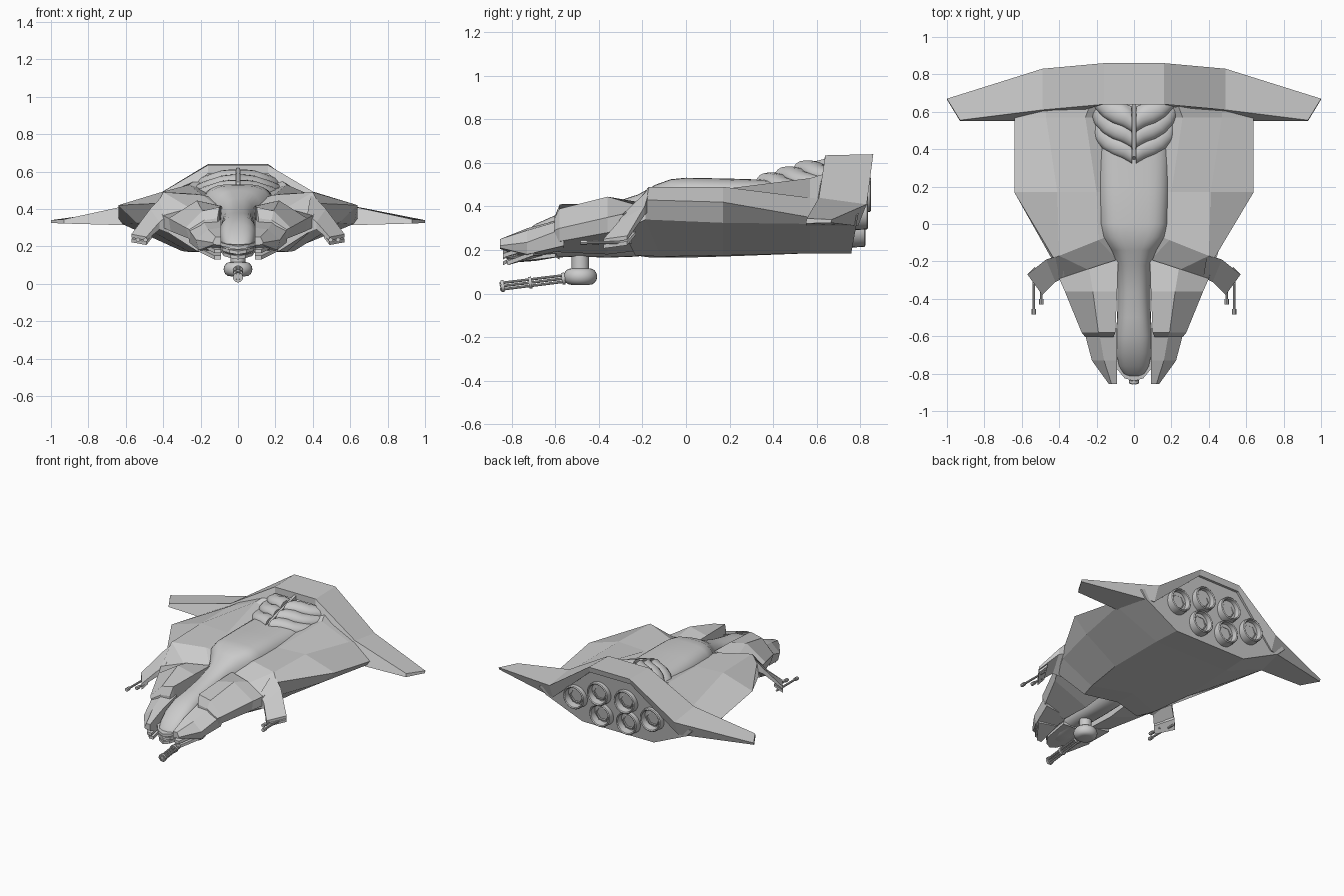
import bpy, bmesh, math
from mathutils import Vector

if "Cube" in bpy.data.objects:
    bpy.data.objects.remove(bpy.data.objects["Cube"])


def finish(name, bm, mirror=False, smooth=False):
    bmesh.ops.recalc_face_normals(bm, faces=bm.faces[:])
    me = bpy.data.meshes.new(name)
    bm.to_mesh(me)
    bm.free()
    ob = bpy.data.objects.new(name, me)
    bpy.context.collection.objects.link(ob)
    if mirror:
        ob.modifiers.new("mirror", 'MIRROR')
    if smooth:
        bpy.ops.object.select_all(action='DESELECT')
        bpy.context.view_layer.objects.active = ob
        ob.select_set(True)
        bpy.ops.object.shade_smooth_by_angle(angle=math.radians(40))
    return ob


def loft(name, rings, cap=True, **kw):
    """Skin a row of closed rings of 3D points."""
    bm = bmesh.new()
    vs = [[bm.verts.new(p) for p in r] for r in rings]
    n = len(vs[0])
    for a, b in zip(vs, vs[1:]):
        for i in range(n):
            j = (i + 1) % n
            bm.faces.new((a[i], a[j], b[j], b[i]))
    if cap:
        bm.faces.new(vs[0])
        bm.faces.new(vs[-1])
    return finish(name, bm, **kw)


def whole(half):
    """Complete a half ring whose first and last points are on x = 0."""
    return half + [(-x, y, z) for x, y, z in half[-2:0:-1]]


def lathe(name, prof, start, direction, segs=20, closed=False, **kw):
    """Turn (distance, radius) points around an axis."""
    rot = Vector((0, 0, 1)).rotation_difference(Vector(direction)).to_matrix()
    rings = []
    for d, r in prof:
        rings.append([Vector(start) + rot @ Vector((r * math.cos(t), r * math.sin(t), d))
                      for t in (2 * math.pi * i / segs for i in range(segs))])
    return loft(name, rings, cap=not closed, **kw)


def rod(name, a, b, r, segs=10, **kw):
    d = Vector(b) - Vector(a)
    return lathe(name, [(0, r), (d.length, r)], a, d, segs, smooth=True, **kw)


# main hull: y, shear along x, shear along z, half section
hull = [
    (-.16, -.33, 0, [(0, .36), (.09, .40), (.25, .40), (.40, .36), (.40, .29), (.22, .175), (0, .165)]),
    (-.01, -.40, 0, [(0, .42), (.19, .475), (.40, .49), (.43, .43), (.44, .34), (.26, .17), (0, .165)]),
    (.17, 0, 0, [(0, .42), (.20, .48), (.41, .49), (.64, .42), (.54, .325), (.30, .175), (0, .17)]),
    (.57, 0, 0, [(0, .44), (.26, .53), (.47, .44), (.64, .35), (.62, .32), (.29, .185), (0, .185)]),
    (.76, 0, .18, [(0, .60), (.16, .61), (.47, .41), (.60, .36), (.55, .31), (.28, .185), (0, .185)]),
]
loft("main_hull", [whole([(x, y + kx * x + kz * (z - .19), z) for x, z in pts])
                   for y, kx, kz, pts in hull])

# tail and swept wings, lofted across the span
root = [(.64, .635), (.86, .64), (.85, .60), (.64, .59)]
mid = [(.61, .44), (.83, .41), (.79, .31), (.55, .31)]
tip = [(.93, .555, .345), (1, .67, .34), (1, .665, .325), (.93, .55, .322)]
side = [[(.16, y, z) for y, z in root], [(.49, y, z) for y, z in mid], tip]
loft("tail_wings", [[(-x, y, z) for x, y, z in r] for r in side[::-1]] + side)

# smooth central fuselage: y, half width, top, bottom
body = [(.66, .20, .52, .30), (.40, .198, .522, .30), (.2, .193, .528, .30), (0, .187, .532, .28),
        (-.07, .175, .525, .25), (-.14, .13, .50, .2), (-.22, .095, .455, .17), (-.36, .088, .41, .165),
        (-.5, .09, .38, .17), (-.6, .098, .36, .165), (-.69, .095, .32, .15), (-.76, .08, .27, .145),
        (-.80, .06, .23, .15), (-.825, .025, .195, .16)]
rings = []
for y, w, t, b in body:
    ring = []
    e = .55 if y > -.1 else .75
    for i in range(32):
        c, s = math.cos(i * math.pi / 16), math.sin(i * math.pi / 16)
        ring.append((w * math.copysign(abs(c) ** e, c), y,
                     (t + b) / 2 + (t - b) / 2 * math.copysign(abs(s) ** .8, s)))
    rings.append(ring)
loft("fuselage", rings, smooth=True)

# stacked lips under the nose
for i in range(3):
    z, s = .13 + .026 * i, .80 + .1 * i
    half = [(0, -.84), (.05 * s, -.825), (.095 * s, -.77), (.11 * s, -.6), (0, -.58)]
    loft("nose_lip", [whole([(x, y, z + h + (y + .84) * .1 + x * .15) for x, y in half]) for h in (0, .018)])


# faceted front fairings and nose prongs: y, shear along x, section
def side_loft(name, secs):
    loft(name, [[(x, y + k * x, z) for x, z in p] for y, k, p in secs], mirror=True)


side_loft("front_fairing", [
    (-.16, -.33, [(.085, .415), (.24, .41), (.40, .365), (.40, .30), (.10, .20)]),
    (-.36, 0, [(.09, .415), (.22, .445), (.37, .35), (.36, .28), (.10, .18)]),
    (-.58, 0, [(.10, .41), (.19, .39), (.28, .30), (.26, .24), (.10, .19)]),
    (-.605, 0, [(.11, .35), (.18, .34), (.26, .29), (.24, .24), (.11, .20)])])
side_loft("nose_prong", [
    (-.56, 0, [(.09, .345), (.19, .34), (.27, .30), (.26, .22), (.09, .20)]),
    (-.73, 0, [(.09, .30), (.16, .29), (.225, .235), (.21, .18), (.09, .165)]),
    (-.855, 0, [(.09, .25), (.12, .25), (.135, .22), (.13, .21), (.09, .205)])])
for i in range(2):
    z = .13 + .034 * i
    loft("prong_blade", [[(.09, -.82 - .02 * i, z + h), (.125, -.82 - .02 * i, z + h),
                          (.215, -.70, z + .045 + h), (.09, -.66, z + .045 + h)] for h in (0, .02)], mirror=True)


# drooping weapon arms: back and front edge at each station, thickness
def arm(name, stations, drop=0):
    loft(name, [[(*b[:2], b[2] - drop), (*f[:2], f[2] - drop), (*f[:2], f[2] - t - drop),
                 (*b[:2], b[2] - t - drop)] for b, f, t in stations], mirror=True)


outer = [((.47, -.19, .40), (.42, -.31, .33), .04), ((.57, -.27, .265), (.49, -.38, .25), .018)]
arm("weapon_arm", [((.39, -.165, .485), (.37, -.285, .37), .10)] + outer)
arm("arm_underplate", [((.53, -.23, .31), (.46, -.35, .285), .015), outer[1]], .025)

# arm guns with thicker muzzles
for x, y0, y1 in ((.535, -.25, -.485), (.495, -.33, -.43)):
    lathe("arm_gun", [(0, .007), (y0 - y1 - .03, .007), (y0 - y1 - .03, .012), (y0 - y1, .012)],
          (x, y0, .235), (0, -1, 0), 8, mirror=True, smooth=True)

# broad intake louvres behind the fuselage hump, swept back on each side
for k in range(3):
    y0, zc = .36 + .085 * k, .49 + .028 * k
    path = [(.012, y0 - .03, zc + .02), (.06, y0, zc + .02), (.11, y0 + .02, zc + .015),
            (.16, y0 + .05, zc), (.205, y0 + .10, zc - .012), (.235, y0 + .17, zc - .025)]
    rings = []
    for i, p in enumerate(path):
        a, b = Vector(path[max(i - 1, 0)]), Vector(path[min(i + 1, 5)])
        t = (b - a).normalized()
        n = t.cross(Vector((0, 0, 1))).normalized()
        rings.append([Vector(p) - n * .05 + n * .06 * math.cos(u) + Vector((0, 0, .045)) * math.sin(u)
                      for u in (j * math.pi / 8 for j in range(16))])
    # start each louvre flat against the spine
    for v in rings[0]:
        v.x = .012
    loft("intake_louvre", rings, mirror=True, smooth=True)
loft("intake_spine", [[(x, .33, .50), (x, .36, .545), (x, .64, .62), (x, .66, .50)] for x in (-.008, .008)])

# six engine nozzles in a flat hexagon
nozzle = [(0, .078), (.06, .084), (.12, .080), (.125, .074), (.12, .068), (.02, .060), (.02, .001)]
for x, z in ((.105, .455), (.30, .375), (.105, .295)):
    y = .70 + .16 * (z - .30)
    lathe("engine_nozzle", nozzle, (x, y, z), (0, 1, 0), 24, mirror=True, smooth=True)
    lathe("nozzle_petals", [(.025, .058), (.09, .052), (.09, .046), (.025, .05)],
          (x, y, z), (0, 1, 0), 6, closed=True, mirror=True)
    lathe("engine_core", [(.02, .02), (.05, .012)], (x, y, z), (0, 1, 0), 10, mirror=True, smooth=True)

# belly turret: post, rounded drum and rotary gun
rod("turret_post", (0, -.485, .08), (0, -.485, .24), .04, 24)
drum = [(.04, .04)] + [(.078 - .038 * math.cos(a), .042 + .035 * math.sin(a))
                       for a in (math.pi * i / 8 for i in range(1, 8))] + [(.116, .04)]
lathe("turret_drum", drum, (0, -.485, 0), (0, 0, 1), 28, smooth=True)
base, end = Vector((0, -.53, .073)), Vector((0, -.855, .033))
axis = (end - base).normalized()
up = Vector((1, 0, 0)).cross(axis)
for i in range(6):
    a = i * math.pi / 3
    off = Vector((1, 0, 0)) * .017 * math.cos(a) + up * .017 * math.sin(a)
    rod("gun_barrel", base + off, end + off, .006, 8)
for f in (.08, .55, .94):
    p = base.lerp(end, f)
    rod("barrel_clamp", p, p + axis * .014, .027, 16)
